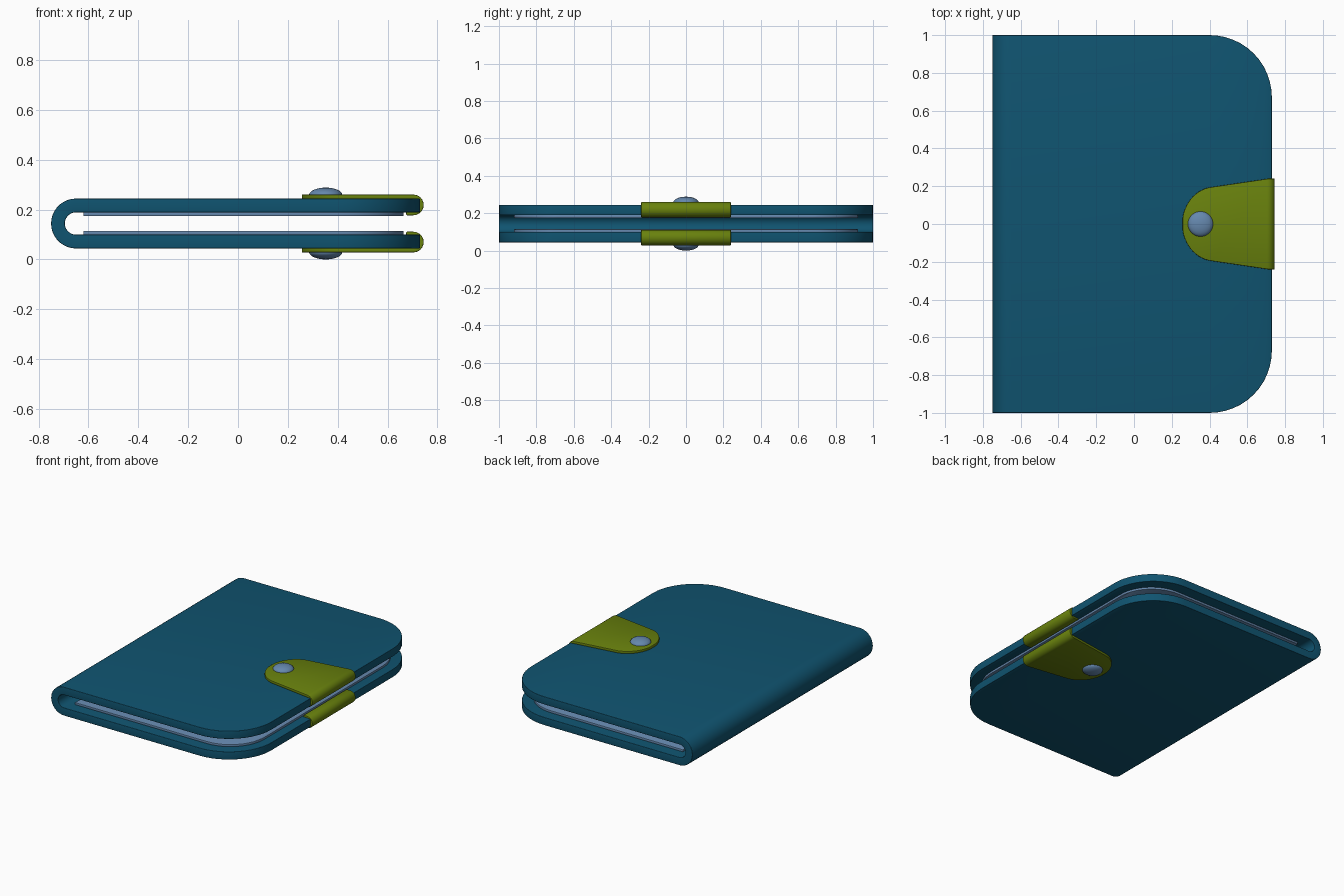
import bpy, bmesh, math

if "Cube" in bpy.data.objects:
    bpy.data.objects.remove(bpy.data.objects["Cube"])

ZC = 0.144          # mid height: everything mirrors about this level


def material(name, rgb):
    m = bpy.data.materials.new(name)
    m.diffuse_color = (*rgb, 1)
    m.use_nodes = True
    m.node_tree.nodes["Principled BSDF"].inputs["Base Color"].default_value = m.diffuse_color
    return m


BLUE = material("deep blue", (0.005, 0.088, 0.162))
GREEN = material("olive green", (0.140, 0.220, 0.004))
GREY = material("steel blue", (0.130, 0.245, 0.420))


def finish(name, bm, mat, thick=0, bevel=0, segs=3, mirror=False):
    bmesh.ops.recalc_face_normals(bm, faces=bm.faces)
    me = bpy.data.meshes.new(name)
    bm.to_mesh(me)
    bm.free()
    ob = bpy.data.objects.new(name, me)
    bpy.context.collection.objects.link(ob)
    ob.location.z = ZC
    me.materials.append(mat)
    if thick:
        s = ob.modifiers.new("thickness", 'SOLIDIFY')
        s.thickness, s.offset, s.use_even_offset = thick, 0, True
    if bevel:
        b = ob.modifiers.new("soft_edges", 'BEVEL')
        b.width, b.segments = bevel, segs
        b.limit_method, b.angle_limit = 'ANGLE', math.radians(50)
    if mirror:
        m = ob.modifiers.new("mirror", 'MIRROR')
        m.use_axis = (False, False, True)
        m.use_mirror_merge = False
    bpy.ops.object.select_all(action='DESELECT')
    bpy.context.view_layer.objects.active = ob
    ob.select_set(True)
    bpy.ops.object.convert(target='MESH')
    bpy.ops.object.shade_smooth_by_angle(angle=math.radians(35))
    return ob


def strip(stations):
    """Sheet swept along stations of (x, z, half width in y)."""
    bm = bmesh.new()
    rows = [[bm.verts.new((x, s * w, z)) for s in (-1, 1)] for x, z, w in stations]
    for a, b in zip(rows, rows[1:]):
        bm.faces.new((a[0], a[1], b[1], b[0]))
    return bm


def arc(cx, cz, r, a0, a1, n):
    return [(cx + r * math.cos(math.radians(a0 + (a1 - a0) * i / n)),
             cz + r * math.sin(math.radians(a0 + (a1 - a0) * i / n))) for i in range(n + 1)]


# Folded cover: rounded corner panel, round spine, rounded corner panel
R, MID = 0.33, 0.0725
corner = arc(0.40, 1 - R, R, 0, 90, 12)
top = [(x, MID, y) for x, y in corner]
spine = [(x, z, 1.0) for x, z in arc(-0.65, 0, MID, 90, 270, 18)]
bottom = [(x, -z, w) for x, z, w in reversed(top)]
finish("folding_cover", strip(top + spine + bottom), BLUE, 0.055, 0.022, 4)

# Thin lining plates inside both panels
edge = [(x, 0.038, y) for x, y in arc(0.40, 0.655, 0.265, 0, 90, 12)]
finish("inner_lining", strip(edge + [(-0.62, 0.038, 0.92)]), GREY, 0.016, 0.006, 2, True)

# Clasp tabs: round tip, widening strap, hooked over the cover edge
HZ, HR, HX = 0.0745, 0.033, 0.7035
tip = [(0.43 - 0.175 * math.cos(math.radians(a)), HZ + HR, 0.197 * math.sin(math.radians(a)))
       for a in range(6, 85, 6)]
hook = [(x, z, 0.197 + 0.043 * min(1, (x - 0.43) / 0.28))
        for x, z in arc(HX, HZ, HR, 90, -90, 12)]
inner = [(0.675, HZ - HR, 0.238)]
finish("clasp_tab", strip(tip + hook + inner), GREEN, 0.017, 0.005, 2, True)

# Domed snap buttons
bm = bmesh.new()
bmesh.ops.create_uvsphere(bm, u_segments=32, v_segments=16, radius=1)
bmesh.ops.scale(bm, vec=(0.067, 0.067, 0.03), verts=bm.verts)
bmesh.ops.translate(bm, vec=(0.352, 0, 0.114), verts=bm.verts)
finish("snap_button", bm, GREY, mirror=True)
